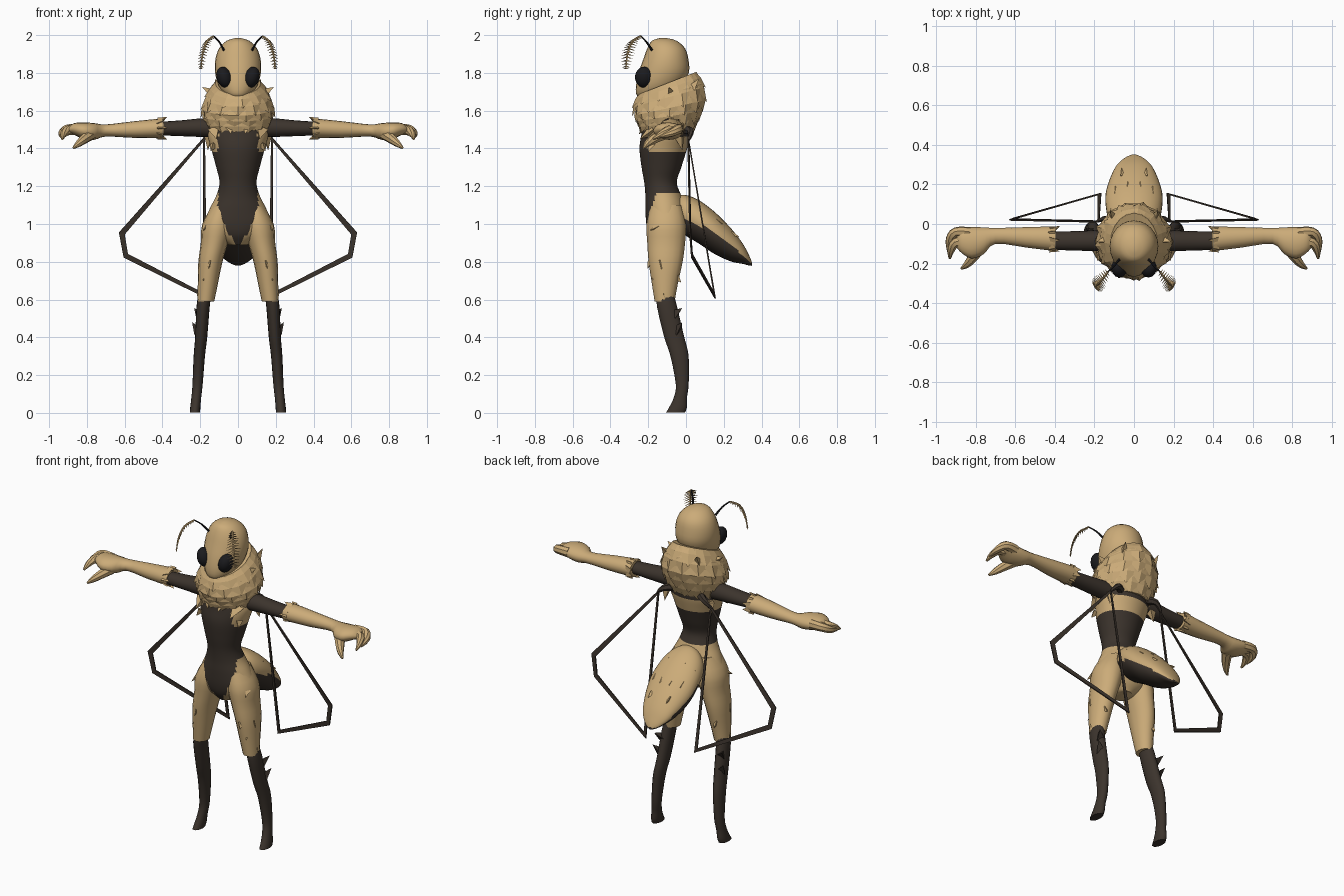
import bpy, bmesh, math, random
from mathutils import Vector

if "Cube" in bpy.data.objects:
    bpy.data.objects.remove(bpy.data.objects["Cube"])

random.seed(4)


def material(name, rgb):
    m = bpy.data.materials.new(name)
    m.diffuse_color = (*rgb, 1)
    m.use_nodes = True
    m.node_tree.nodes["Principled BSDF"].inputs["Base Color"].default_value = m.diffuse_color
    return m


TAN = material("tan_fur", (0.60, 0.41, 0.19))
DARK = material("dark_brown", (0.045, 0.034, 0.026))
BLACK = material("eye_black", (0.011, 0.011, 0.013))


def finish(name, bm, mats, rule=None, mirror=False, smooth=True):
    bmesh.ops.recalc_face_normals(bm, faces=bm.faces)
    if rule:
        for f in bm.faces:
            f.material_index = rule(f.calc_center_median())
    me = bpy.data.meshes.new(name)
    bm.to_mesh(me)
    bm.free()
    ob = bpy.data.objects.new(name, me)
    bpy.context.collection.objects.link(ob)
    for m in mats:
        me.materials.append(m)
    if smooth:
        bpy.ops.object.select_all(action='DESELECT')
        ob.select_set(True)
        bpy.context.view_layer.objects.active = ob
        bpy.ops.object.shade_smooth_by_angle(angle=math.radians(40))
    if mirror:
        ob.modifiers.new("mirror", 'MIRROR')
    return ob


def skin(bm, rings, caps=True):
    """Join rings of points with quads."""
    vs = [[bm.verts.new(p) for p in r] for r in rings]
    n = len(vs[0])
    for a, b in zip(vs, vs[1:]):
        for i in range(n):
            j = (i + 1) % n
            bm.faces.new((a[i], a[j], b[j], b[i]))
    if caps:
        bm.faces.new(vs[0])
        bm.faces.new(vs[-1])


def refine(st, sub):
    """Catmull-Rom between stations."""
    out = []
    for i in range(len(st) - 1):
        p0, p1, p2, p3 = st[max(i - 1, 0)], st[i], st[i + 1], st[min(i + 2, len(st) - 1)]
        for k in range(sub):
            t = k / sub
            out.append([0.5 * (2 * b + (c - a) * t + (2 * a - 5 * b + 4 * c - d) * t * t
                               + (3 * b - a - 3 * c + d) * t ** 3)
                        for a, b, c, d in zip(p0, p1, p2, p3)])
    return out + [st[-1]]


def loft(name, axis, stations, mats, rule=None, mirror=False, seg=16, sub=3):
    """Elliptic rings (x, y, z, radius_1, radius_2) stacked along an axis."""
    u, v = {'X': (1, 2), 'Y': (0, 2), 'Z': (0, 1)}[axis]
    rings = []
    for x, y, z, a, b in refine(stations, sub):
        ring = []
        for i in range(seg):
            t = 2 * math.pi * i / seg
            p = [x, y, z]
            p[u] += a * math.cos(t)
            p[v] += b * math.sin(t)
            ring.append(p)
        rings.append(ring)
    bm = bmesh.new()
    skin(bm, rings)
    return finish(name, bm, mats, rule, mirror)


def tubes(name, paths, mat, seg=8):
    """Mirrored tubes along paths of (x, y, z, radius)."""
    bm = bmesh.new()
    for path in paths:
        path = refine(path, 3)
        pts = [Vector(p[:3]) for p in path]
        rings = []
        for i, p in enumerate(pts):
            d = pts[min(i + 1, len(pts) - 1)] - pts[max(i - 1, 0)]
            s = d.cross(Vector((0.1, 0.2, 1))).normalized()
            w = s.cross(d).normalized()
            rings.append([p + path[i][3] * (s * math.cos(k * math.tau / seg) + w * math.sin(k * math.tau / seg))
                          for k in range(seg)])
        skin(bm, rings)
    return finish(name, bm, [mat], mirror=True)


def spikes(name, items, mat, mirror=True):
    """Three-sided spikes given as (base, tip, base radius)."""
    bm = bmesh.new()
    for base, tip, r in items:
        base, tip = Vector(base), Vector(tip)
        q = (tip - base).to_track_quat('Z', 'Y')
        vs = [bm.verts.new(base + q @ Vector((r * math.cos(k * math.tau / 3), r * math.sin(k * math.tau / 3), 0)))
              for k in range(3)]
        top = bm.verts.new(tip)
        bm.faces.new(vs)
        for k in range(3):
            bm.faces.new((vs[k], vs[(k + 1) % 3], top))
    return finish(name, bm, [mat], mirror=mirror, smooth=False)


# Torso and pelvis: dark front panel, tan hips, tan sides and back band up high
def torso_rule(c):
    if c.z < 1.16:
        return 1 if c.y < -0.11 and abs(c.x) < min(0.105, 0.03 + (c.z - 0.92) * 0.55) else 0
    if c.z > 1.39:
        if c.y > -0.06:
            return 1 if c.z > 1.46 else 0
        return 0 if abs(c.x) > 0.105 else 1
    return 1


loft("torso", 'Z', [
    (0, -.10, 1.56, .13, .125), (0, -.105, 1.48, .16, .13), (0, -.12, 1.40, .142, .126),
    (0, -.13, 1.30, .115, .105), (0, -.135, 1.22, .098, .086), (0, -.12, 1.15, .115, .095),
    (0, -.11, 1.08, .15, .105), (0, -.105, 1.0, .177, .105), (0, -.10, .94, .13, .095),
    (0, -.10, .89, .05, .06)], [TAN, DARK], torso_rule, seg=48, sub=5)

# Head and eyes
loft("head", 'Z', [
    (0, -.12, 1.985, .012, .015), (0, -.115, 1.97, .06, .065), (0, -.105, 1.93, .1, .1),
    (0, -.107, 1.87, .12, .12), (0, -.118, 1.80, .121, .133), (0, -.145, 1.73, .102, .12),
    (0, -.17, 1.68, .066, .09), (0, -.17, 1.66, .03, .05)], [TAN], seg=24)
bpy.ops.mesh.primitive_uv_sphere_add(segments=20, ring_count=12, radius=1, location=(.073, -.222, 1.777),
                                     rotation=(0, math.radians(18), 0))
eye = bpy.context.object
eye.name = "eyes"
eye.scale = (.04, .048, .057)
bpy.ops.object.transform_apply(location=True, rotation=True, scale=True)
eye.data.materials.append(BLACK)
bpy.ops.object.shade_smooth()
eye.modifiers.new("mirror", 'MIRROR')

# Feathered antennae
tubes("antenna_stalk", [[(.075, -.18, 1.92, .007), (.10, -.21, 1.965, .005), (.13, -.24, 1.995, .004)]], BLACK, 6)
rachis = [(.13, -.24, 1.995, .005), (.165, -.285, 1.965, .006), (.187, -.31, 1.90, .005), (.197, -.318, 1.825, .003)]
tubes("antenna_plume", [rachis], TAN, 6)
comb = []
fine = refine(rachis, 5)
for i, p in enumerate(fine[1:], 1):
    half = .016 + .03 * math.sin(math.pi * min(1, i / len(fine)))
    for s in (-1, 1):
        p0 = Vector(p[:3])
        comb.append((p0, p0 + Vector((.55 * s, .8 * s, -.25)) * half, .0055))
spikes("antenna_comb", comb, TAN)

# Neck ruff: tilted core with jagged overlapping skirts
RUFF = [(1.745, -.10, .12, .155, .06), (1.69, -.09, .162, .18, .055), (1.61, -.085, .185, .185, .04),
        (1.55, -.09, .178, .16, .02), (1.49, -.10, .145, .135, 0)]


def ruff_point(t, ang, k=1.0):
    i = max(0, min(3, int(t)))
    z, cy, a, b, tilt = [p + (q - p) * (t - i) for p, q in zip(RUFF[i], RUFF[i + 1])]
    return Vector((a * k * math.cos(ang), cy + b * k * math.sin(ang), z + tilt * math.sin(ang)))


bm = bmesh.new()
skin(bm, [[ruff_point(t, k * math.tau / 20) for k in range(20)] for t in (0, 1, 2, 3, 4)])
finish("ruff_core", bm, [TAN], smooth=False)
bm = bmesh.new()
for row, n in enumerate((11, 13, 14, 14, 13)):
    t0 = row * .72
    top, mid, low = [], [], []
    for k in range(2 * n):
        ang = (k + .5 * row) * math.pi / n
        tip = k % 2
        j = random.uniform(-.12, .12)
        top.append(ruff_point(t0, ang, .99))
        mid.append(ruff_point(t0 + .5, ang, 1.05 if tip else 1.02))
        low.append(ruff_point(t0 + (1.3 + j if tip else .75), ang, 1.09 + j * .25 if tip else 1.0))
    skin(bm, [top, mid, low], caps=False)
finish("ruff_tufts", bm, [TAN], smooth=False)
spikes("ruff_side_tufts", [
    ((.13, -.08, 1.69), (.19, -.09, 1.725), .03), ((.10, .02, 1.70), (.12, .07, 1.77), .035),
    ((.13, -.18, 1.42), (.145, -.20, 1.385), .025), ((.12, -.17, 1.50), (.115, -.245, 1.45), .04),
    ((.05, -.21, 1.53), (.035, -.25, 1.475), .035), ((.15, -.03, 1.46), (.16, -.02, 1.39), .03)], TAN)

# Arms
loft("upper_arm", 'X', [(.11, -.085, 1.51, .055, .052), (.20, -.085, 1.51, .052, .049),
                        (.30, -.085, 1.507, .049, .042), (.43, -.085, 1.505, .045, .035)], [DARK], mirror=True)
loft("forearm", 'X', [
    (.395, -.075, 1.506, .06, .05), (.43, -.073, 1.506, .06, .05), (.55, -.067, 1.50, .051, .044),
    (.70, -.06, 1.495, .04, .032), (.76, -.085, 1.49, .068, .044), (.82, -.095, 1.495, .079, .043),
    (.87, -.085, 1.503, .062, .03), (.895, -.08, 1.50, .04, .016)], [TAN], mirror=True)
spikes("cuff_tufts", [((.42, -.073 + .048 * math.cos(a), 1.506 + .04 * math.sin(a)),
                       (.375 + .02 * (k % 2), -.073 + .066 * math.cos(a), 1.506 + .06 * math.sin(a)), .024)
                      for k, a in ((k, k * math.tau / 9 + .3) for k in range(9))], TAN)
tubes("fingers", [
    [(.83, -.045, 1.50, .03), (.90, -.042, 1.502, .026), (.932, -.08, 1.48, .02), (.938, -.14, 1.462, .006)],
    [(.83, -.09, 1.50, .032), (.90, -.095, 1.495, .026), (.925, -.135, 1.473, .018), (.93, -.175, 1.45, .006)],
    [(.78, -.12, 1.475, .032), (.815, -.17, 1.45, .026), (.845, -.205, 1.425, .018), (.872, -.225, 1.402, .006)]],
    TAN)

# Legs
loft("thigh", 'Z', [
    (.085, -.105, 1.10, .05, .08), (.107, -.105, 1.0, .082, .104), (.125, -.105, .90, .072, .10),
    (.146, -.108, .80, .064, .09), (.16, -.112, .68, .053, .068), (.17, -.113, .59, .044, .053)], [TAN], mirror=True)
loft("lower_leg", 'Z', [
    (.175, -.11, .63, .034, .045), (.185, -.10, .56, .035, .053), (.195, -.062, .40, .032, .053),
    (.205, -.034, .30, .030, .048), (.214, -.02, .15, .027, .034), (.221, -.03, .08, .026, .035),
    (.226, -.042, .03, .027, .047), (.228, -.055, .003, .027, .05)], [DARK], mirror=True)
spikes("leg_spurs", [((.20, -.06, .52), (.232, -.02, .555), .03), ((.205, -.05, .43), (.243, -.02, .48), .032)], DARK)
spikes("thigh_tufts", [
    ((.15, -.185, .80), (.155, -.203, .765), .02), ((.19, -.13, .80), (.212, -.13, .76), .025),
    ((.17, -.15, .73), (.185, -.185, .70), .02), ((.17, -.05, .72), (.175, -.025, .69), .02),
    ((.17, -.15, .99), (.185, -.19, .965), .02), ((.20, -.11, .63), (.215, -.11, .59), .02)], TAN)

# Abdomen: tan above, dark below
loft("abdomen", 'Y', [
    (0, -.05, 1.06, .08, .09), (0, 0, 1.045, .12, .108), (0, .07, 1.01, .14, .115), (0, .155, .95, .143, .111),
    (0, .24, .888, .117, .087), (0, .30, .843, .085, .054), (0, .335, .806, .045, .026), (0, .35, .787, .012, .008)],
    [TAN, DARK], lambda c: 1 if c.z < min(1.03 - .5 * c.y, 1.11 - .92 * c.y) else 0, seg=32, sub=5)
spikes("abdomen_tufts", [((x, y, z), (x * 1.05, y + .045, z - .02), .015) for x, y, z in (
    (.05, .08, 1.095), (.09, .15, 1.02), (.03, .17, 1.025), (.06, .24, .95), (.11, .07, 1.06))], TAN)

# Wings: flat open frames hanging from the upper back
outer = [(.175, .01, 1.465), (.63, .02, .955), (.605, .03, .822), (.165, .155, .605)]
inner = [(.185, .015, 1.435), (.60, .025, .945), (.583, .033, .842), (.183, .148, .635)]
bm = bmesh.new()
vo, vi = [bm.verts.new(p) for p in outer], [bm.verts.new(p) for p in inner]
for i in range(4):
    j = (i + 1) % 4
    bm.faces.new((vo[i], vo[j], vi[j], vi[i]))
wing = finish("wing_frame", bm, [DARK], mirror=True, smooth=False)
sol = wing.modifiers.new("thickness", 'SOLIDIFY')
sol.thickness = .007
sol.offset = 0
tubes("wing_root", [[(.09, -.01, 1.50, .025), (.14, .025, 1.49, .018), (.185, .015, 1.445, .007)]], DARK, 6)
